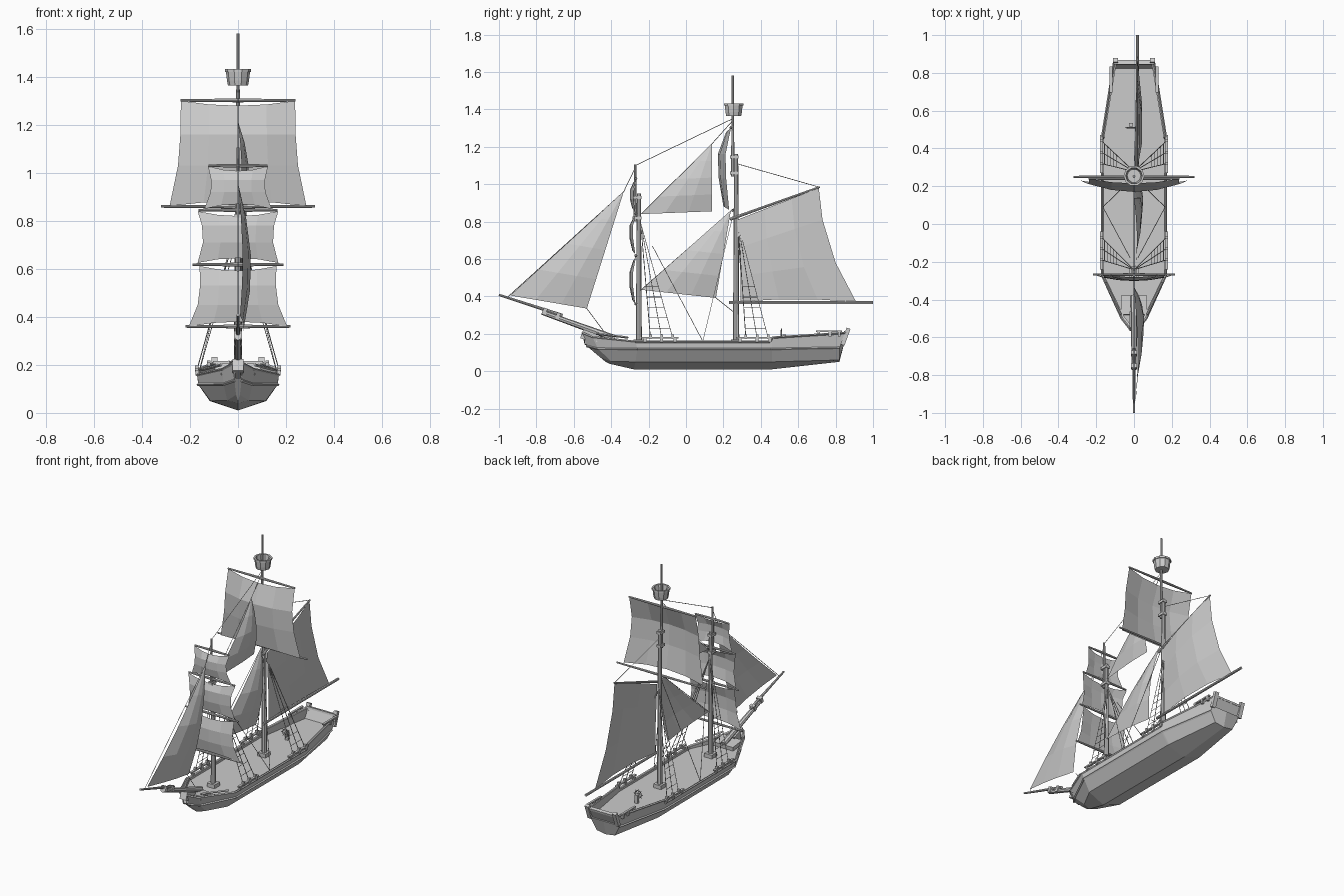
import bpy, bmesh, math
from mathutils import Vector, Matrix

if "Cube" in bpy.data.objects:
    bpy.data.objects.remove(bpy.data.objects["Cube"])

def finish(name, bm):
    bmesh.ops.recalc_face_normals(bm, faces=bm.faces)
    me = bpy.data.meshes.new(name)
    bm.to_mesh(me)
    bm.free()
    ob = bpy.data.objects.new(name, me)
    bpy.context.collection.objects.link(ob)
    return ob

def rod(bm, a, b, r1, r2=None, n=8):
    a, b = Vector(a), Vector(b)
    d = b - a
    m = Matrix.Translation((a + b) / 2) @ d.to_track_quat('Z', 'Y').to_matrix().to_4x4()
    bmesh.ops.create_cone(bm, cap_ends=True, segments=n, radius1=r1,
                          radius2=r1 if r2 is None else r2, depth=d.length, matrix=m)

def rods(name, items, n=8):
    bm = bmesh.new()
    for it in items:
        rod(bm, *it, n=n)
    return finish(name, bm)

def box(bm, c, s, rx=0):
    m = Matrix.Translation(c) @ Matrix.Rotation(rx, 4, 'X') @ Matrix.Diagonal((*s, 1))
    bmesh.ops.create_cube(bm, size=1, matrix=m)

def boxes(name, items):
    bm = bmesh.new()
    for it in items:
        box(bm, *it)
    return finish(name, bm)

def grid(name, rows):
    bm = bmesh.new()
    vs = [[bm.verts.new(p) for p in r] for r in rows]
    for r, s in zip(vs, vs[1:]):
        for i in range(len(r) - 1):
            bm.faces.new((r[i], r[i + 1], s[i + 1], s[i]))
    bmesh.ops.remove_doubles(bm, verts=bm.verts, dist=1e-4)
    return finish(name, bm)

# Hull: lofted lines from bow to stern, then closed inside by bulwarks and deck
keel = [(0, -.43, .05), (0, -.41, .04), (0, -.28, .01), (0, .45, .01), (0, .46, .01), (0, .82, .05)]
chine = [(.008, -.46, .075), (.045, -.40, .052), (.115, -.27, .05), (.118, .45, .05), (.117, .46, .05), (.065, .82, .06)]
wale = [(.015, -.53, .135), (.06, -.47, .12), (.165, -.26, .118), (.166, .45, .118), (.165, .46, .118), (.098, .82, .125)]
rail = [(.022, -.555, .205), (.065, -.50, .182), (.17, -.27, .158), (.17, .45, .158), (.169, .46, .18), (.106, .855, .205)]
inner = [(max(x - .012, .01), y + (.012 if i < 2 else -.01 if i == 5 else 0), z) for i, (x, y, z) in enumerate(rail)]
deck = [(x, y, .145) for x, y, z in inner]
middle = [(0, y, .145) for x, y, z in inner]
lines = [keel, chine, wale, rail, inner, deck, middle]
bm = bmesh.new()
for s in (1, -1):
    vs = [[bm.verts.new((s * x, y, z)) for x, y, z in l] for l in lines]
    for a, b in zip(vs, vs[1:]):
        for i in range(5):
            bm.faces.new((a[i], a[i + 1], b[i + 1], b[i]))
    for k in (0, -1):
        bm.faces.new([l[k] for l in vs])
bmesh.ops.remove_doubles(bm, verts=bm.verts, dist=1e-4)
finish("hull", bm)

# Wale mouldings and top rails along both sides
trim = []
for s in (1, -1):
    for line, r in ((wale, .007), (rail, .006)):
        pts = [(s * x, y, z) for x, y, z in line]
        trim += [(a, b, r) for a, b in zip(pts, pts[1:])]
rods("hull_trim", trim, 4)

# Stern transom with corner posts
boxes("stern_transom", [((0, .845, .178), (.2, .012, .075), -.45), ((0, .855, .208), (.21, .022, .012), -.2)]
      + [((s * .098, .853, .185), (.026, .022, .095), -.35) for s in (1, -1)])
# Beakhead block under the bowsprit
boxes("beakhead", [((0, -.515, .185), (.045, .09, .05), -.35), ((0, -.43, .165), (.14, .10, .025), -.1)])

# Masts in two overlapping lengths, with bases and caps
FY, MY = -.252, .268
rods("foremast", [((0, FY, .145), (0, FY, .95), .016, .011), ((0, -.272, .8), (0, -.272, 1.105), .009, .006)])
rods("mainmast", [((0, MY, .145), (0, MY, 1.16), .017, .011), ((0, .25, 1.04), (0, .25, 1.58), .009, .006)])
boxes("mast_bases", [((0, y, .157), (.055, .055, .024)) for y in (FY, MY)])
boxes("mast_caps", [((0, y, z), (.03, .046, .016)) for y, z in
                    ((-.262, .82), (-.262, .93), (.259, 1.06), (.259, 1.145))])

# Crow's nest: open tub with rim
bm = bmesh.new()
prof = [(.0, 1.365), (.042, 1.365), (.046, 1.385), (.05, 1.42), (.055, 1.42), (.055, 1.432), (.044, 1.432), (.036, 1.375), (0, 1.375)]
N = 10
rings = [[bm.verts.new((r * math.cos(i * math.tau / N), .255 + r * math.sin(i * math.tau / N), z))
          for i in range(N)] for r, z in prof]
for a, b in zip(rings, rings[1:]):
    for i in range(N):
        bm.faces.new((a[i], a[(i + 1) % N], b[(i + 1) % N], b[i]))
bmesh.ops.remove_doubles(bm, verts=bm.verts, dist=1e-4)
finish("crows_nest", bm)

# Yards, tapered from the middle
def yard(y, z, h, r=.008):
    return [((0, y, z), (s * h, y, z), r, r * .65) for s in (1, -1)]
rods("fore_yards", sum([yard(-.268, z, h) for z, h in ((.36, .218), (.618, .19), (.845, .165), (1.03, .122))], []))
rods("main_yards", yard(.25, .86, .32) + yard(.24, 1.302, .24))

# Bowsprit, boom and gaff
rods("bowsprit", [((0, -.38, .175), (0, -.77, .315), .018, .013), ((0, -.66, .298), (0, -1, .408), .009, .006)])
boxes("bowsprit_caps", [((0, y, z), (.034, .02, .036), -.33) for y, z in ((-.685, .295), (-.755, .32))])
rods("boom", [((.018, .23, .366), (.018, 1, .366), .008)])
rods("gaff", [((.012, .235, .812), (.015, .715, .985), .008, .005)])

# Square sails: rows of (height, half width, forward bulge)
def square_sail(name, rows, y, curve):
    ts = (-1, -.5, 0, .5, 1)
    grid(name, [[(h * t, y - b + curve * t * t * (.4 + b * 8), z - .02 * e * (1 - t * t)) for t in ts]
                for (z, h, b), e in zip(rows, (1, 0, 0, -1))])
square_sail("main_topsail", [(1.3, .238, .02), (1.16, .24, .065), (1.03, .25, .06), (.862, .285, .035)], .235, .045)
for name, rows in (
        ("fore_course", [(.612, .16, .01), (.53, .158, .03), (.45, .168, .03), (.36, .205, .015)]),
        ("fore_topsail", [(.84, .168, .01), (.78, .15, .03), (.71, .146, .03), (.625, .168, .015)]),
        ("fore_topgallant", [(1.028, .125, .01), (.97, .112, .028), (.92, .114, .028), (.85, .14, .015)])):
    square_sail(name, rows, -.272, .03)

# Triangular staysails: head, tack, clew given as (y, z)
def stay_sail(name, head, tack, clew, bulge):
    H, T, C = (Vector((0, *p)) for p in (head, tack, clew))
    rows = []
    for i in range(5):
        v = i / 4
        a, b = H.lerp(T, v), H.lerp(C, v)
        row = []
        for j in range(4):
            u = j / 3
            p = a.lerp(b, u)
            p.x = bulge * math.sin(math.pi * min(1, v * .85)) * (.35 + .65 * math.sin(math.pi * u * .75))
            row.append(p)
        rows.append(row)
    grid(name, rows)
stay_sail("jib", (-.333, .96), (-.94, .405), (-.53, .335), .055)
stay_sail("lower_staysail", (.24, .86), (-.24, .435), (.16, .392), .05)
stay_sail("upper_staysail", (.138, 1.215), (-.24, .84), (.14, .855), .045)

# Gaff sail between luff and hollow leech
luff = [(.275, .81), (.282, .66), (.292, .51), (.29, .372)]
leech = [(.71, .98), (.73, .81), (.80, .58), (.91, .37)]
grid("gaff_sail", [[(.015 + .035 * math.sin(math.pi * j / 3) * math.sin(math.pi * (i + .5) / 4),
                     a[0] + (b[0] - a[0]) * j / 3,
                     a[1] + (b[1] - a[1]) * j / 3 + (.015 * math.sin(math.pi * j / 3) if i == 3 else 0))
                    for j in range(4)] for i, (a, b) in enumerate(zip(luff, leech))])

# Shrouds with ratlines, side channels and deadeyes
shrouds, channel, eyes = [], [], []
for y0, feet in ((FY, (-.19, -.13, -.07)), (MY, (.32, .38, .44))):
    for s in (1, -1):
        top = Vector((0, y0 + .01, .79))
        low = [Vector((s * .172, y, .175)) for y in feet]
        shrouds += [(p, top, .0022) for p in low]
        for k in range(1, 6):
            f = k * .09
            shrouds.append((low[0].lerp(top, f), low[2].lerp(top, f), .0018))
        channel.append(((s * .172, feet[1] - .01, .18), (.016, .2, .008)))
        channel += [((s * .17, feet[1] + d, .167), (.014, .016, .024)) for d in (-.09, 0, .07)]
        eyes += [((s * .172, y, .185), (.016, .014, .024)) for y in feet]
rods("shrouds", shrouds, 4)
boxes("channels", channel)
boxes("deadeyes", eyes)

# Stern quarter rails and bow rails
boxes("quarter_rails", [((s * .122, .765, .214), (.014, .14, .008)) for s in (1, -1)]
      + [((s * .122, y, .2), (.014, .014, .03)) for s in (1, -1) for y in (.71, .77, .82)])
rods("bow_rails", [((s * .07, -.48, .2), (s * .15, -.31, .18), .006) for s in (1, -1)], 4)

# Stays and running rigging
stays = [((0, -.27, 1.1), (0, .25, 1.35)), ((.015, .71, .985), (0, .27, 1.11)),
         ((0, -.27, 1.09), (0, -.333, .96)), ((0, -.333, .96), (0, -.95, .4)),
         ((0, .138, 1.215), (0, .25, 1.34)), ((0, -.24, .84), (0, .138, 1.215)),
         ((0, -.24, .435), (0, .25, .865)), ((0, -.53, .335), (0, -.43, .2)),
         ((0, .16, .392), (0, .25, .32))]
for s in (1, -1):
    stays += [((s * .165, .09, .16), (s * .02, -.18, .67)), ((s * .165, .09, .16), (0, .25, .83))]
rods("stays", [(a, b, .0018) for a, b in stays], 4)

# Steering wheel with spokes and stand
bm = bmesh.new()
c = Vector((-.015, .51, .195))
for i in range(8):
    p, q = (c + Vector((math.cos(a), 0, math.sin(a))) * .024 for a in (i * math.tau / 8, (i + 1) * math.tau / 8))
    rod(bm, p, q, .0035, n=4)
    rod(bm, c, c + (p - c) * 1.4, .002, n=4)
box(bm, (-.015, .525, .17), (.022, .018, .055))
finish("steering_wheel", bm)
